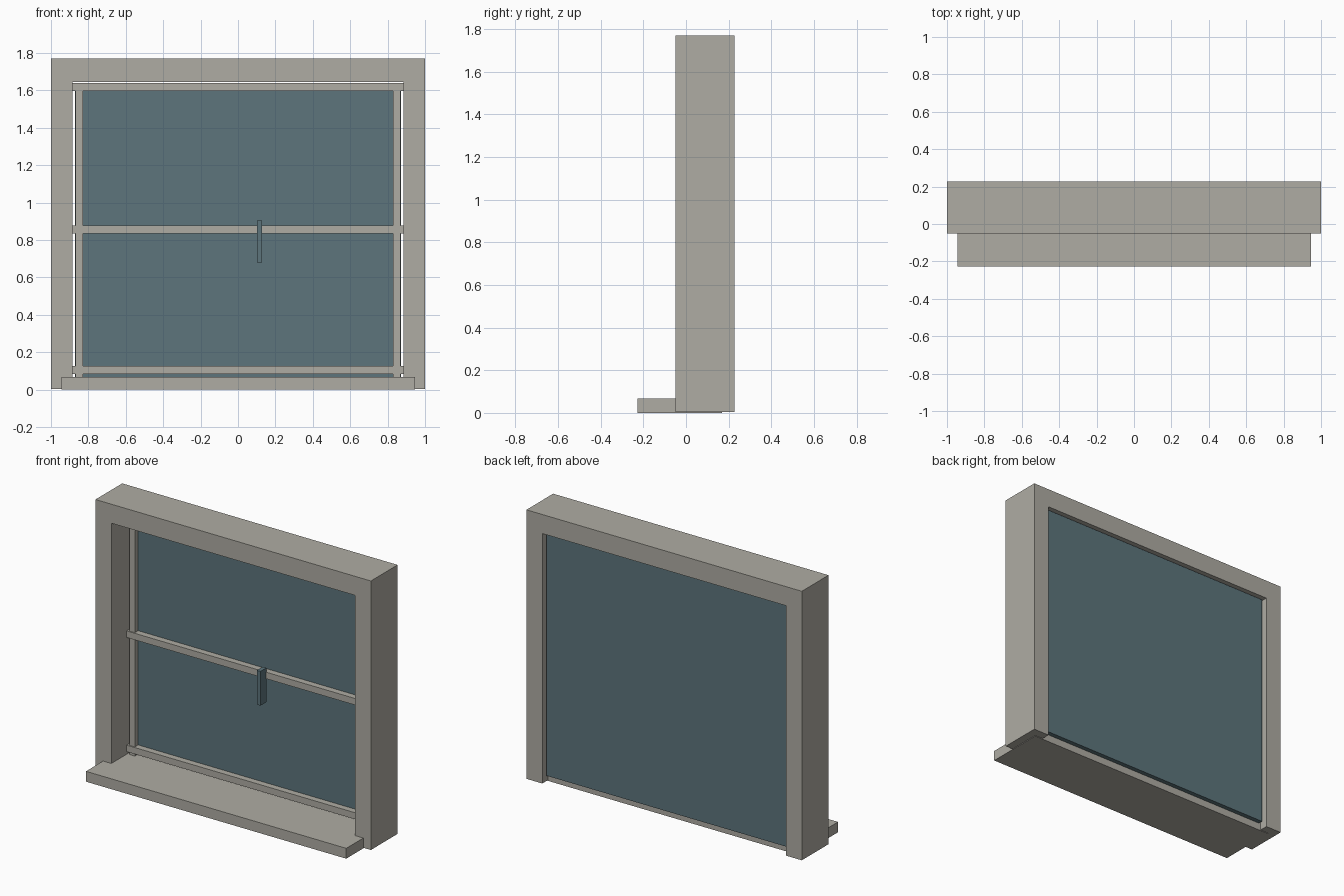
import bpy

cube = bpy.data.objects.get("Cube")
if cube:
    bpy.data.objects.remove(cube, do_unlink=True)


def make_material(name, rgb):
    mat = bpy.data.materials.new(name)
    mat.use_nodes = True
    mat.diffuse_color = (*rgb, 1)
    mat.node_tree.nodes["Principled BSDF"].inputs["Base Color"].default_value = (*rgb, 1)
    return mat


stone = make_material("warm grey paint", (0.43, 0.415, 0.37))
slate = make_material("blue grey glass", (0.109, 0.178, 0.202))


def box(name, xs, ys, zs, mat):
    """Box spanning the given x, y and z ranges."""
    spans = (xs, ys, zs)
    bpy.ops.mesh.primitive_cube_add(size=1, location=[(a + b) / 2 for a, b in spans])
    obj = bpy.context.object
    obj.name = name
    obj.scale = [b - a for a, b in spans]
    bpy.ops.object.transform_apply(location=False, rotation=False, scale=True)
    obj.data.materials.append(mat)
    return obj


HEIGHT = 1.77
HEAD_Z = 1.645
OPENING = 0.885
FRAME_Y = (-0.05, 0.227)

# Outer frame: one arch-shaped profile, extruded through the wall depth
profile = [(-1, 0.004), (-1, HEIGHT), (1, HEIGHT), (1, 0.004),
           (OPENING, 0.004), (OPENING, HEAD_Z), (-OPENING, HEAD_Z), (-OPENING, 0.004)]
mesh = bpy.data.meshes.new("outer_frame")
count = len(profile)
verts = [(x, y, z) for y in FRAME_Y for x, z in profile]
faces = [(i, (i + 1) % count, (i + 1) % count + count, i + count) for i in range(count)]
# Front and back caps, split into left jamb, head and right jamb
for cap in ((0, 7, 6, 1), (1, 6, 5, 2), (2, 5, 4, 3)):
    faces.append(cap)
    faces.append(tuple(i + count for i in reversed(cap)))
mesh.from_pydata(verts, [], faces)
mesh.materials.append(stone)
frame = bpy.data.objects.new("outer_frame", mesh)
bpy.context.collection.objects.link(frame)

# Projecting sill
box("sill", (-0.945, 0.945), (-0.227, 0.17), (0, 0.068), stone)

# Glass pane
box("glass_pane", (-0.872, 0.872), (0.15, 0.2), (0.048, 1.64), slate)

# Sash stiles
for side, name in ((-1, "right_stile"), (1, "left_stile")):
    xs = sorted((side * 0.868, side * 0.83))
    box(name, xs, (0.115, 0.16), (0.05, 1.638), stone)

# Sash rails
for name, z in (("bottom_rail", 0.085), ("middle_rail", 0.835), ("top_rail", 1.598)):
    box(name, (-OPENING, OPENING), (0.108, 0.16), (z, z + 0.043), stone)

# Handle on the middle rail
box("handle", (0.102, 0.128), (0.05, 0.112), (0.68, 0.905), slate)
